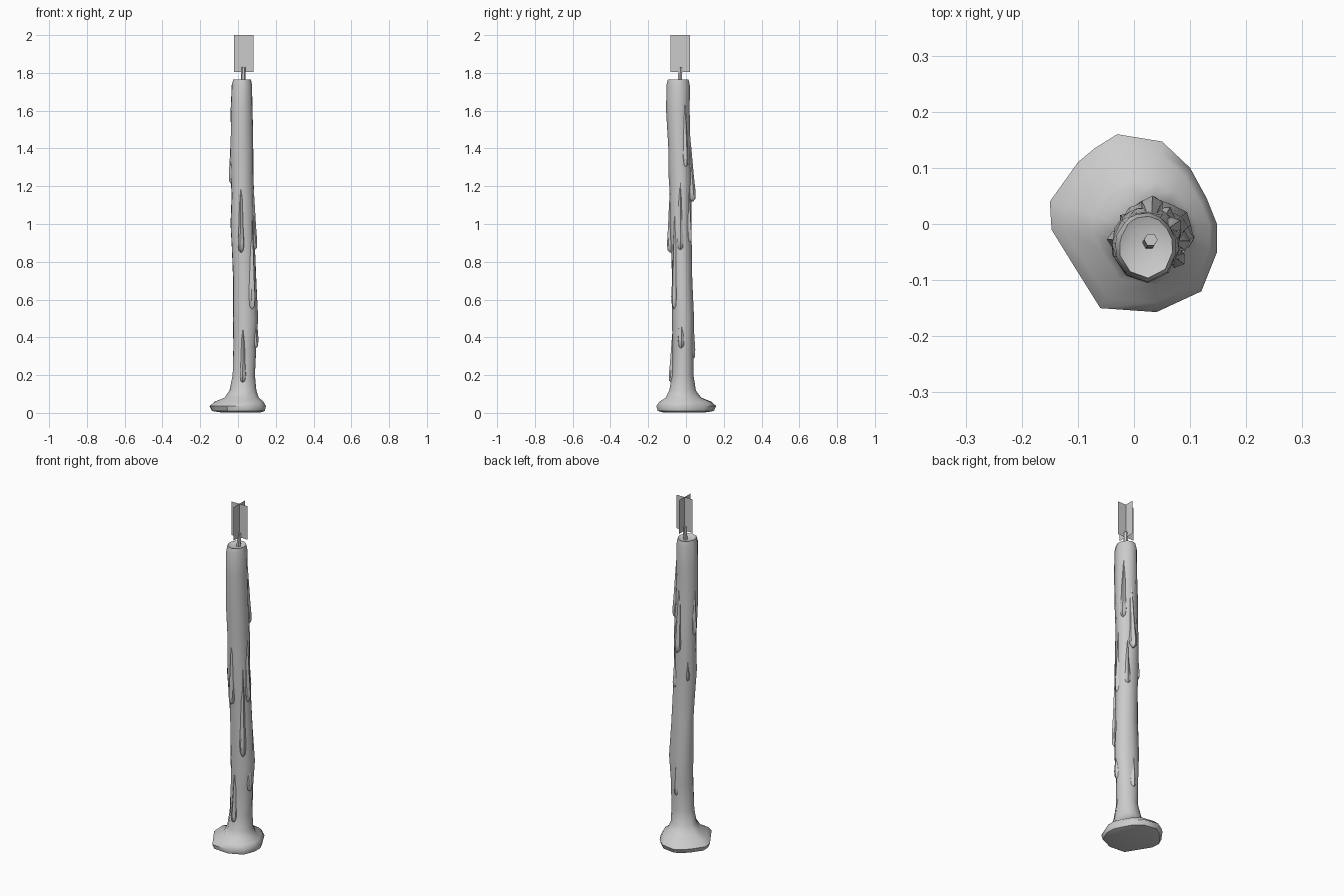
import bpy, math, random
from mathutils import Vector

random.seed(4)
CX, CY = 0.03, -0.03


def add_mesh(name, verts, faces, smooth=None):
    me = bpy.data.meshes.new(name)
    me.from_pydata(verts, [], faces)
    me.update()
    ob = bpy.data.objects.new(name, me)
    bpy.context.collection.objects.link(ob)
    if smooth:
        bpy.ops.object.select_all(action='DESELECT')
        ob.select_set(True)
        bpy.context.view_layer.objects.active = ob
        bpy.ops.object.shade_smooth_by_angle(angle=math.radians(smooth))
    return ob


def loft(name, rings, smooth=None):
    n = len(rings[0])
    verts = [p for r in rings for p in r]
    faces = [(i * n + j, i * n + (j + 1) % n, (i + 1) * n + (j + 1) % n, (i + 1) * n + j)
             for i in range(len(rings) - 1) for j in range(n)]
    faces.append(tuple(reversed(range(n))))
    faces.append(tuple(range(len(verts) - n, len(verts))))
    return add_mesh(name, verts, faces, smooth)


# Outline of the melted pool, counter-clockwise
pool = [(.148, -.0), (.13, .045), (.10, .10), (.05, .147), (-.03, .16), (-.07, .135),
        (-.10, .11), (-.15, .04), (-.147, -.01), (-.11, -.07), (-.06, -.15),
        (.04, -.157), (.12, -.12), (.148, -.05)]
angles = [math.atan2(y - CY, x - CX) for x, y in pool]

# Candle shaft sections: z, x min, x max, y min, y max, spread towards the pool, jitter
sections = [
    (0.003, -.03, .09, -.08, .04, .55, 0), (0.010, -.03, .09, -.08, .04, .90, 0),
    (0.036, -.03, .09, -.08, .04, 1.0, 0), (0.060, -.03, .09, -.08, .04, .78, 0),
    (0.080, -.03, .09, -.08, .04, .36, 0), (0.120, -.03, .09, -.08, .04, .12, .002),
    (0.20, -.028, .092, -.077, .038, 0, .003), (0.35, -.028, .097, -.073, .042, 0, .003),
    (0.50, -.028, .105, -.075, .043, 0, .003), (0.70, -.028, .097, -.073, .035, 0, .003),
    (0.86, -.030, .090, -.078, .030, 0, .003), (1.00, -.037, .087, -.087, .028, 0, .003),
    (1.15, -.036, .083, -.088, .030, 0, .003), (1.25, -.036, .083, -.092, .028, 0, .003),
    (1.40, -.040, .082, -.096, .022, 0, .003), (1.60, -.038, .078, -.104, .020, 0, .002),
    (1.735, -.034, .075, -.104, .020, 0, .001), (1.764, -.026, .069, -.096, .014, 0, .001),
    (1.755, -.008, .052, -.072, -.008, 0, 0)]
rings = []
for z, x0, x1, y0, y1, t, jit in sections:
    ring = []
    for (px, py), a in zip(pool, angles):
        k = 1 + random.uniform(-jit, jit) / 0.06
        sx = (x0 + x1) / 2 + (x1 - x0) / 2 * math.cos(a) * k
        sy = (y0 + y1) / 2 + (y1 - y0) / 2 * math.sin(a) * k
        ring.append((sx + (px - sx) * t, sy + (py - sy) * t, z))
    rings.append(ring)
loft("candle_wax", rings, 50)


# Wax drips: thin runs down the side that swell into a blunt bead
def drip(i, deg, z_top, z_end, reach_top, reach_end, width):
    a = math.radians(deg)
    out = Vector((math.cos(a), math.sin(a), 0))
    side = Vector((-math.sin(a), math.cos(a), 0))
    rows = []
    for t, w, d in [(0, .2, 0.2), (.07, .35, .5), (.4, .55, .7), (.7, .75, .85),
                    (.88, 1, 1), (.97, .75, .85), (1, .2, .3)]:
        z = z_top + (z_end - z_top) * t
        reach = reach_top + (reach_end - reach_top) * t
        depth = 0.022 * d
        c = Vector((CX, CY, z)) + out * (reach - 0.022)
        rows.append([tuple(c + out * depth * math.cos(b) + side * width * w * math.sin(b))
                     for b in (k * math.tau / 6 for k in range(6))])
    rows.reverse()
    loft(f"wax_drip_{i}", rows, 50)


drips = [(178, 1.70, 1.21, .068, .080, .018), (88, 1.55, 1.12, .056, .084, .022),
         (0, 1.30, .86, .058, .073, .020), (255, 1.25, .85, .066, .074, .018),
         (60, 1.20, .90, .064, .070, .018), (85, .75, .28, .068, .081, .020),
         (5, .75, .34, .068, .080, .020), (265, .50, .16, .048, .063, .018),
         (35, 1.72, 1.30, .050, .066, .018), (325, 1.10, .55, .064, .074, .018),
         (140, 1.30, .95, .066, .072, .016)]
for i, d in enumerate(drips):
    drip(i, *d)

# Wick
wick = [[(CX + dx + .012 * math.cos(k * math.tau / 6), CY + dy + .012 * math.sin(k * math.tau / 6), z)
         for k in range(6)] for z, dx, dy in [(1.72, -.005, -.004), (1.78, -.002, -.002), (1.832, 0, .002)]]
loft("wick", wick, 40)

# Flame: two crossed upright cards
for name, ux, uy in (("flame_card_a", .052, 0), ("flame_card_b", 0, .052)):
    add_mesh(name, [(CX - ux, CY - uy, 1.805), (CX + ux, CY + uy, 1.805),
                    (CX + ux, CY + uy, 2.0), (CX - ux, CY - uy, 2.0)], [(0, 1, 2, 3)])
